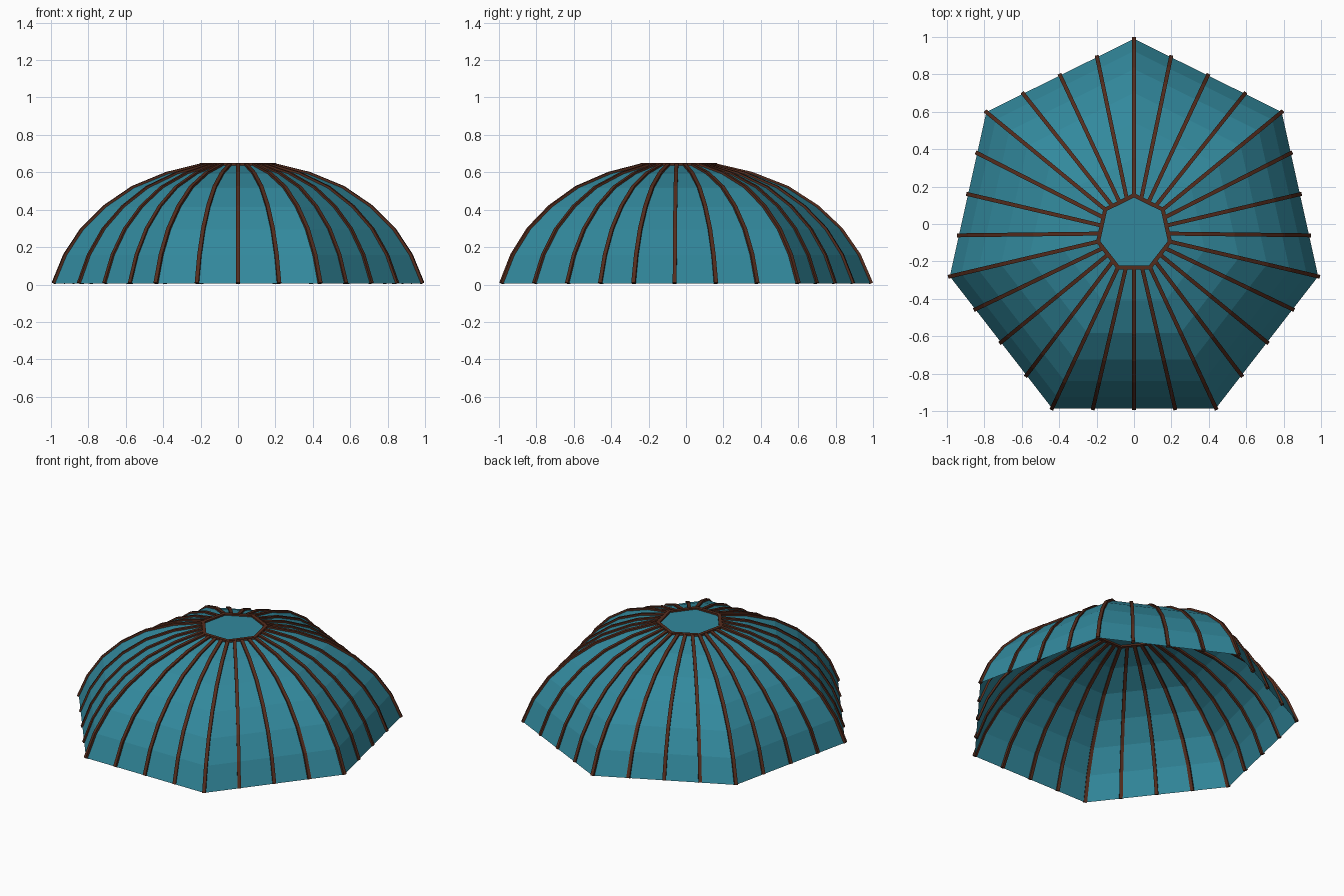
import bpy, bmesh
from math import sin, cos, pi
from mathutils import Vector

if "Cube" in bpy.data.objects:
    bpy.data.objects.remove(bpy.data.objects["Cube"])

SIDES, SPLIT, CY = 7, 4, -0.049
RX, RY = 1.01, 1.039
HALF = 0.0105
Z = Vector((0, 0, 1))
# dome profile: (scale of base outline, height)
PROFILE = [(1, .006), (.937, .157), (.845, .295), (.722, .415),
           (.57, .517), (.385, .592), (.195, .638)]


def material(name, color):
    m = bpy.data.materials.new(name)
    m.diffuse_color = color
    m.use_nodes = True
    m.node_tree.nodes["Principled BSDF"].inputs["Base Color"].default_value = m.diffuse_color
    return m


def make_object(name, bm, mat):
    bmesh.ops.recalc_face_normals(bm, faces=bm.faces)
    me = bpy.data.meshes.new(name)
    bm.to_mesh(me)
    bm.free()
    me.materials.append(mat)
    ob = bpy.data.objects.new(name, me)
    bpy.context.collection.objects.link(ob)


def corner(k):
    a = 2 * pi * k / SIDES
    return Vector((RX * sin(a), RY * cos(a), 0))


def on_dome(base, s, z):
    return Vector((base.x * s, base.y * s + CY, z))


def sweep(bm, pts, side, closed=False):
    """Square bar along pts; side is the fixed sideways direction."""
    n, rings = len(pts), []
    for i, p in enumerate(pts):
        a = pts[i - 1] if closed or i else p
        b = pts[(i + 1) % n] if closed or i < n - 1 else p
        d1, d2 = (p - a).normalized(), (b - p).normalized()
        t = (d1 + d2).normalized()
        miter = 1 / max(t.dot(d1), t.dot(d2))
        w = side * HALF
        u = side.cross(t).normalized() * HALF * miter
        rings.append([bm.verts.new(p + q) for q in (w + u, u - w, -w - u, w - u)])
    for i in range(n if closed else n - 1):
        r, s = rings[i], rings[(i + 1) % n]
        for j in range(4):
            bm.faces.new((r[j], r[(j + 1) % 4], s[(j + 1) % 4], s[j]))
    if not closed:
        bm.faces.new(rings[0])
        bm.faces.new(rings[-1])


teal = material("teal_cloth", (.032, .25, .337, 1))
brown = material("brown_wood", (.09, .025, .012, 1))

# seven-sided shell with a flat closed top
bm = bmesh.new()
rows = [[bm.verts.new(on_dome(corner(k), s, z)) for k in range(SIDES)] for s, z in PROFILE]
for lo, hi in zip(rows, rows[1:]):
    for k in range(SIDES):
        m = (k + 1) % SIDES
        bm.faces.new((lo[k], lo[m], hi[m], hi[k]))
bm.faces.new(rows[-1])
make_object("dome_shell", bm, teal)

# ribs at the corners and quarter points of each side
bm = bmesh.new()
for k in range(SIDES):
    for j in range(SPLIT):
        base = corner(k).lerp(corner(k + 1), j / SPLIT)
        sweep(bm, [on_dome(base, s, z) for s, z in PROFILE], Z.cross(base).normalized())
make_object("ribs", bm, brown)

# ring around the flat top
bm = bmesh.new()
sweep(bm, [on_dome(corner(k), *PROFILE[-1]) for k in range(SIDES)], Z, closed=True)
make_object("top_ring", bm, brown)
